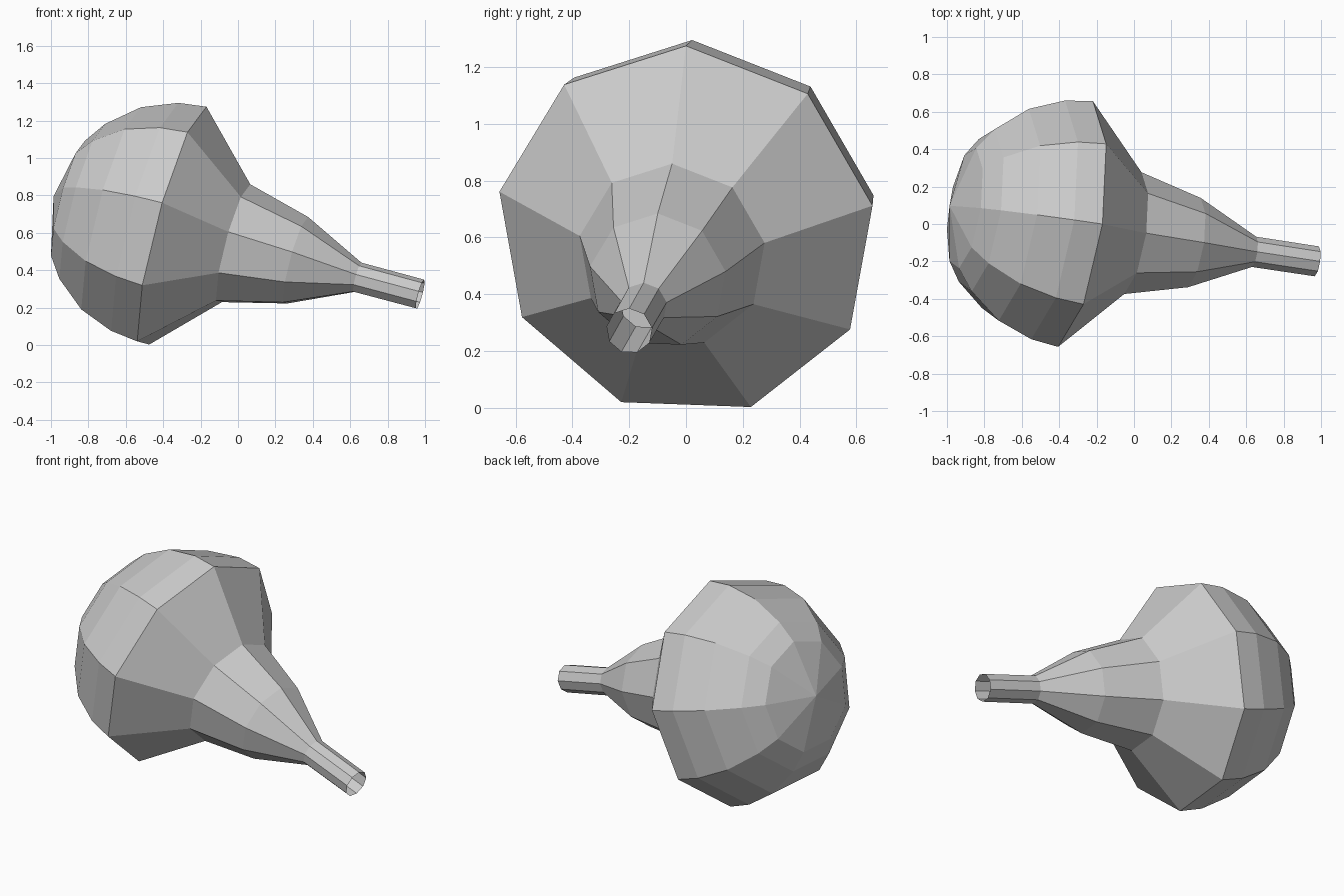
import bpy, bmesh, math
from mathutils import Vector

if "Cube" in bpy.data.objects:
    bpy.data.objects.remove(bpy.data.objects["Cube"])

SIDES = 9
CENTRE = Vector((-0.343, 0.0, 0.623))           # centre of the widest ring
AXIS = Vector((0.956, -0.145, -0.256)).normalized()

# Frame around the tilted axis; the first meridian points upwards
side = AXIS.cross(Vector((0.256, 0, 0.966))).normalized()
up = side.cross(AXIS).normalized()

# (distance along axis, radius) from the round back to the open spout tip
PROFILE = [(-0.587, 0.33), (-0.505, 0.445), (-0.341, 0.581), (-0.152, 0.655),
           (0.0, 0.674), (0.337, 0.334), (0.685, 0.245), (1.027, 0.083),
           (1.378, 0.082)]

bm = bmesh.new()


def ring(t, r):
    angles = [2 * math.pi * i / SIDES for i in range(SIDES)]
    return [bm.verts.new(CENTRE + AXIS * t + (up * math.cos(a) + side * math.sin(a)) * r)
            for a in angles]


# Walls of bulb, shoulder, neck and spout
rings = [ring(t, r) for t, r in PROFILE]
for a, b in zip(rings, rings[1:]):
    for i in range(SIDES):
        j = (i + 1) % SIDES
        bm.faces.new((a[i], a[j], b[j], b[i]))

# Fan closing the round back
pole = bm.verts.new(CENTRE - AXIS * 0.673)
for i in range(SIDES):
    bm.faces.new((pole, rings[0][(i + 1) % SIDES], rings[0][i]))

bmesh.ops.recalc_face_normals(bm, faces=bm.faces)
mesh = bpy.data.meshes.new("bulb_flask")
bm.to_mesh(mesh)
bm.free()
bpy.context.collection.objects.link(bpy.data.objects.new("bulb_flask", mesh))
